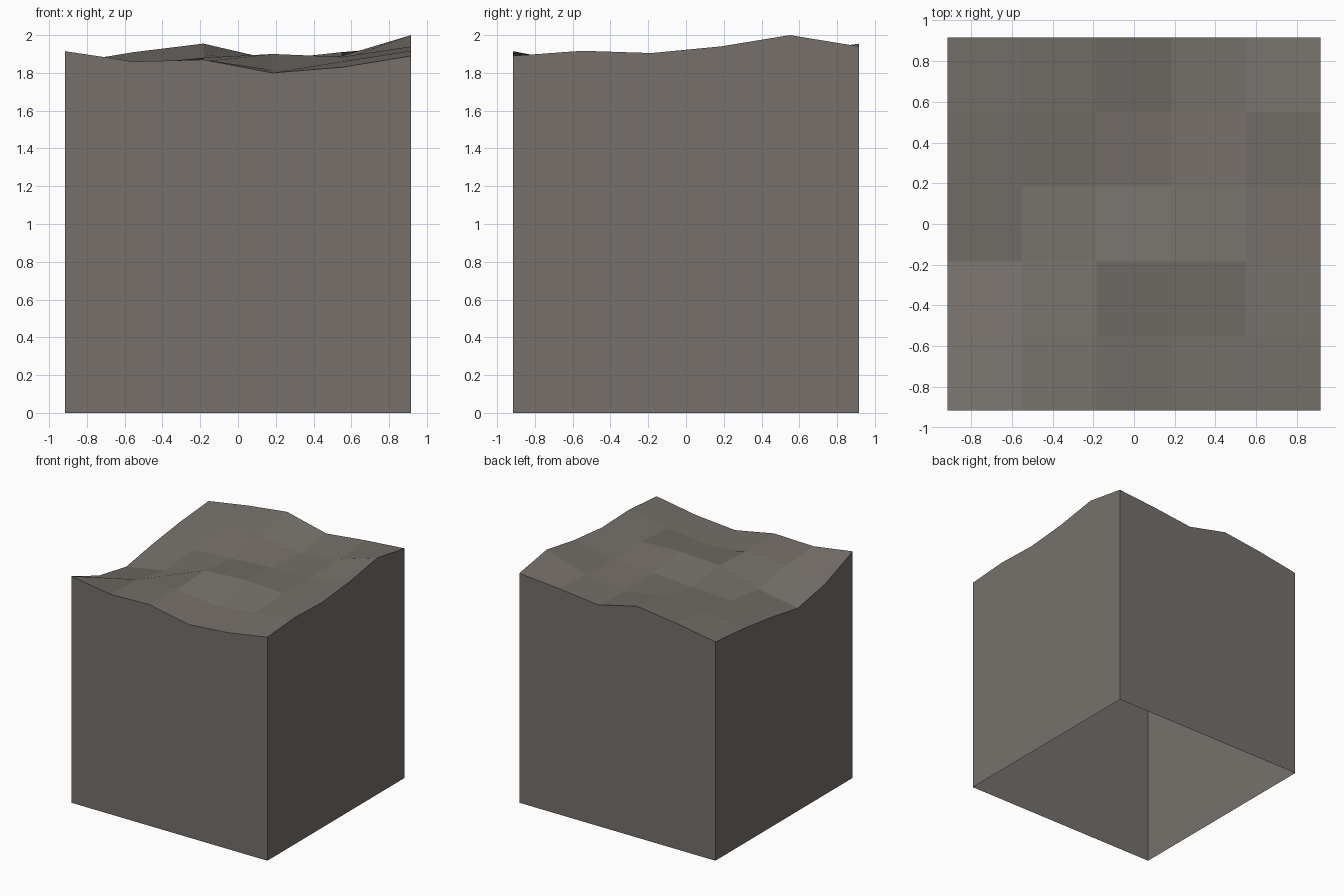
import bpy
import bmesh

default = bpy.data.objects.get("Cube")
if default:
    bpy.data.objects.remove(default, do_unlink=True)

HALF = 0.917
CELLS = 5

# Ground heights in hundredths, one row per step from front to back
HEIGHTS = [
    [191.5, 186, 187, 180, 183, 189],
    [178, 184.5, 186, 181.5, 186, 191.7],
    [171.5, 178, 188, 190, 188.5, 190.5],
    [177.5, 182, 184, 186, 187, 194],
    [182, 187, 190, 184, 189, 200],
    [185, 191, 195.5, 187, 191, 194],
]


def make_material(name, rgb):
    mat = bpy.data.materials.new(name)
    mat.use_nodes = True
    colour = (*rgb, 1.0)
    mat.diffuse_color = colour
    mat.node_tree.nodes["Principled BSDF"].inputs["Base Color"].default_value = colour
    return mat


bm = bmesh.new()

# Uneven top surface
step = 2 * HALF / CELLS
rows = [[bm.verts.new((i * step - HALF, j * step - HALF, h / 100))
         for i, h in enumerate(row)] for j, row in enumerate(HEIGHTS)]
for j in range(CELLS):
    for i in range(CELLS):
        bm.faces.new((rows[j][i], rows[j][i + 1], rows[j + 1][i + 1], rows[j + 1][i]))

# Straight walls dropped from the rim to the ground, open underneath
rim = [e for e in bm.edges if e.is_boundary]
skirt = bmesh.ops.extrude_edge_only(bm, edges=rim)["geom"]
for v in skirt:
    if isinstance(v, bmesh.types.BMVert):
        v.co.z = 0
bmesh.ops.recalc_face_normals(bm, faces=bm.faces)
bm.faces.ensure_lookup_table()
if bm.faces[0].normal.z < 0:
    bmesh.ops.reverse_faces(bm, faces=bm.faces)

mesh = bpy.data.meshes.new("ground_block")
bm.to_mesh(mesh)
bm.free()
mesh.materials.append(make_material("stone grey brown", (0.18, 0.163, 0.147)))
block = bpy.data.objects.new("ground_block", mesh)
bpy.context.collection.objects.link(block)
